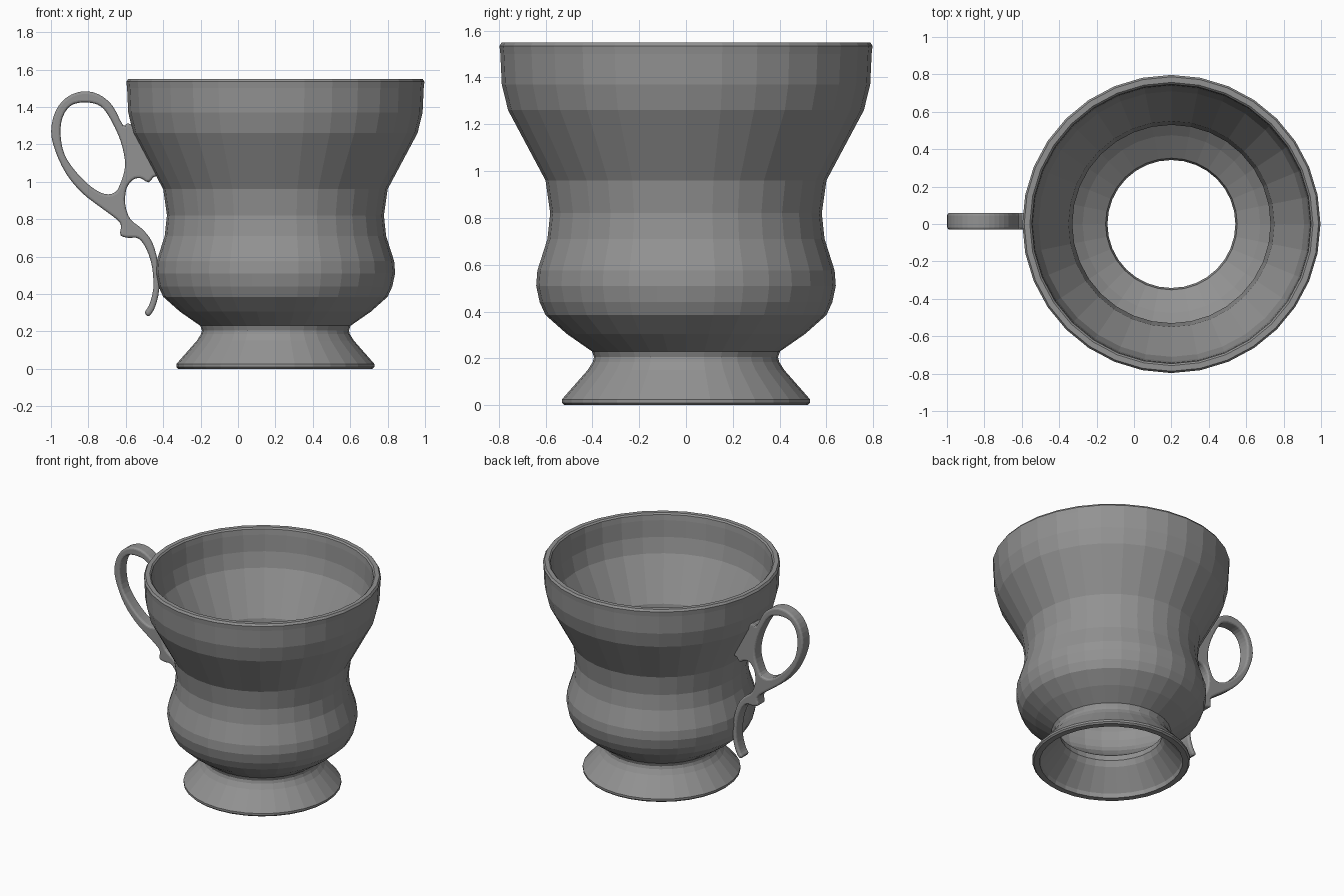
import bpy, bmesh, math
from mathutils import Vector

if "Cube" in bpy.data.objects:
    bpy.data.objects.remove(bpy.data.objects["Cube"])

SIDES = 32
CUP_X = 0.2

grey = bpy.data.materials.new("dark_grey")
grey.diffuse_color = (0.29, 0.29, 0.29, 1)
grey.use_nodes = True
grey.node_tree.nodes["Principled BSDF"].inputs["Base Color"].default_value = grey.diffuse_color


def finish(bm, name):
    bmesh.ops.recalc_face_normals(bm, faces=bm.faces[:])
    mesh = bpy.data.meshes.new(name)
    bm.to_mesh(mesh)
    bm.free()
    mesh.materials.append(grey)
    obj = bpy.data.objects.new(name, mesh)
    bpy.context.collection.objects.link(obj)
    return obj


def lathe(name, profile, sides):
    """Revolve a closed (radius, z) profile around z."""
    bm = bmesh.new()
    rings = []
    for i in range(sides):
        a = 2 * math.pi * i / sides
        rings.append([bm.verts.new((r * math.cos(a), r * math.sin(a), z)) for r, z in profile])
    n = len(profile)
    for i in range(sides):
        a, b = rings[i], rings[(i + 1) % sides]
        for j in range(n):
            k = (j + 1) % n
            bm.faces.new((a[j], b[j], b[k], a[k]))
    return finish(bm, name)


def smooth_loop(pts, steps=3):
    """Closed Catmull-Rom curve through 2D points."""
    p = [Vector(q) for q in pts]
    n, out = len(p), []
    for i in range(n):
        a, b, c, d = p[i - 1], p[i], p[(i + 1) % n], p[(i + 2) % n]
        for s in range(steps):
            t = s / steps
            out.append(0.5 * (2 * b + (c - a) * t + (2 * a - 5 * b + 4 * c - d) * t * t
                              + (3 * b - a - 3 * c + d) * t ** 3))
    return out


def plate(name, loops, y0, y1, bevel):
    """Extrude outlines (with holes) along y and round the rims."""
    bm = bmesh.new()
    for loop in loops:
        vs = [bm.verts.new((p.x, y0, p.y)) for p in loop]
        for i in range(len(vs)):
            bm.edges.new((vs[i - 1], vs[i]))
    bmesh.ops.triangle_fill(bm, edges=bm.edges[:], use_beauty=True)
    ext = bmesh.ops.extrude_face_region(bm, geom=bm.faces[:], use_keep_orig=True)
    moved = [g for g in ext["geom"] if isinstance(g, bmesh.types.BMVert)]
    bmesh.ops.translate(bm, verts=moved, vec=(0, y1 - y0, 0))
    bmesh.ops.recalc_face_normals(bm, faces=bm.faces[:])
    rims = [e for e in bm.edges if len(e.link_faces) == 2
            and sum(abs(f.normal.y) > 0.9 for f in e.link_faces) == 1]
    bmesh.ops.bevel(bm, geom=rims, offset=bevel, segments=3, profile=0.5, affect='EDGES')
    return finish(bm, name)


# Cup body with flared foot, open through the middle
outer = [(.52, 0), (.53, .01), (.53, .025), (.42, .15), (.398, .185), (.393, .205), (.402, .23),
         (.51, .305), (.60, .385), (.625, .44), (.64, .51), (.635, .575), (.592, .71),
         (.58, .82), (.60, .96), (.76, 1.26), (.787, 1.37), (.793, 1.50), (.797, 1.535), (.787, 1.55)]
inner = [(.757, 1.55), (.747, 1.54), (.742, 1.50), (.735, 1.38), (.71, 1.27), (.55, .97),
         (.53, .82), (.543, .71), (.585, .575), (.59, .51), (.577, .45), (.555, .41),
         (.475, .34), (.352, .255), (.342, .21), (.36, .17), (.475, .03), (.48, 0)]
cup = lathe("cup_body", outer + inner, SIDES)
cup.location.x = CUP_X

# Scrolled handle: loop, wall bracket and tail
outline = [(-.587, 1.312), (-.615, 1.303), (-.672, 1.408), (-.747, 1.468), (-.832, 1.483),
           (-.917, 1.45), (-.976, 1.376), (-.999, 1.269), (-.976, 1.163), (-.917, 1.04),
           (-.832, .939), (-.736, .864), (-.656, .805), (-.626, .768), (-.629, .715),
           (-.587, .70), (-.533, .697), (-.49, .64), (-.459, .544), (-.453, .427),
           (-.475, .341), (-.498, .30), (-.475, .283), (-.443, .331), (-.421, .427),
           (-.427, .56), (-.459, .677), (-.512, .747), (-.576, .80), (-.603, .88),
           (-.597, .96), (-.565, 1.008), (-.523, 1.019), (-.48, .997), (-.453, 1.024),
           (-.427, 1.06), (-.535, 1.265)]
eye = [(-.64, 1.25), (-.70, 1.365), (-.752, 1.413), (-.832, 1.424), (-.896, 1.405),
       (-.938, 1.344), (-.949, 1.253), (-.928, 1.147), (-.869, 1.056), (-.789, .976),
       (-.715, .935), (-.656, .944), (-.624, 1.003), (-.605, 1.075), (-.61, 1.15)]
plate("handle", [smooth_loop(outline), smooth_loop(eye)], -0.03, 0.06, 0.014)
